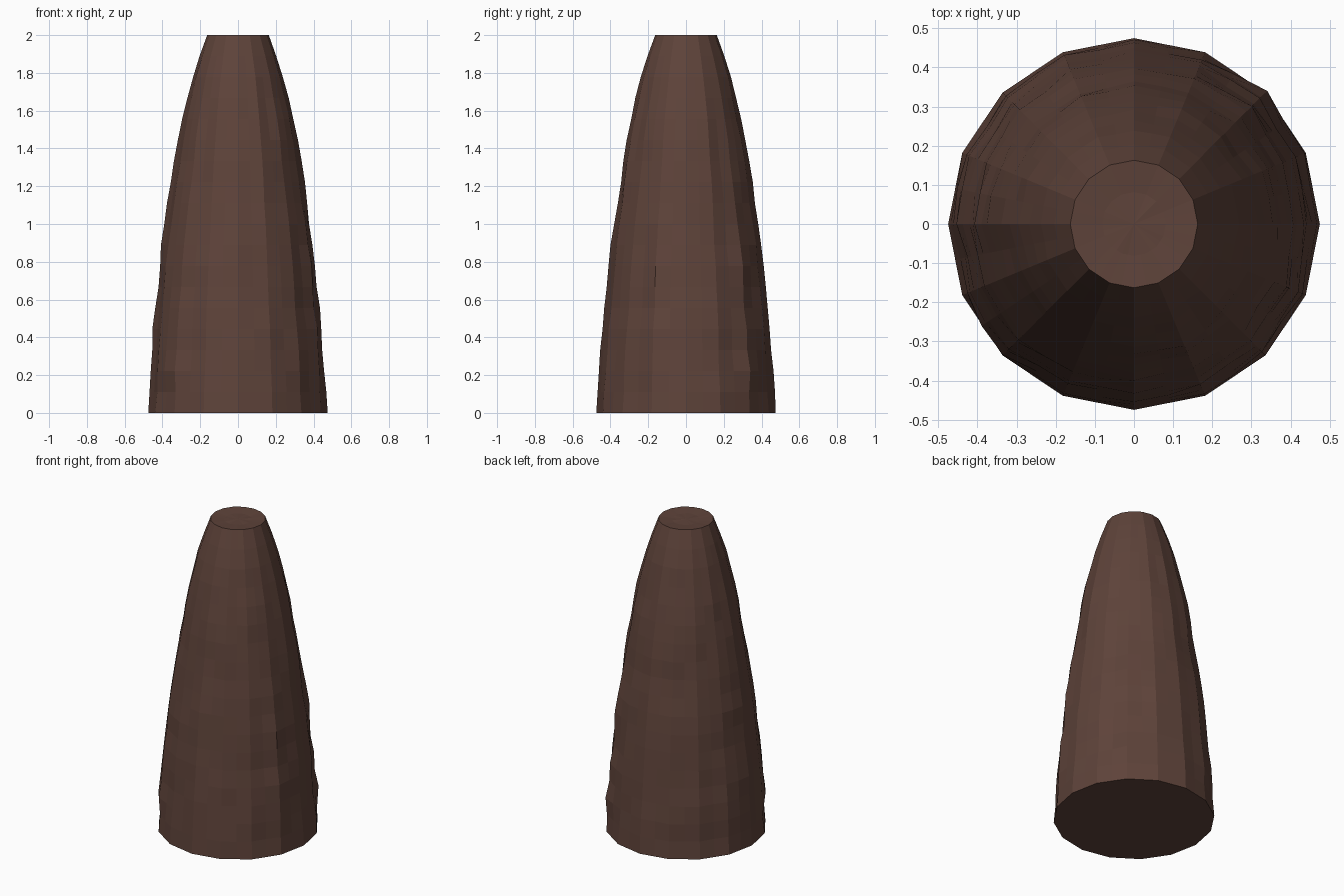
import bpy, bmesh, math
from mathutils import Vector, noise

if "Cube" in bpy.data.objects:
    bpy.data.objects.remove(bpy.data.objects["Cube"])

SIDES, ROWS = 32, 18
# trunk silhouette: (height, radius)
PROFILE = [(0, .475), (.4, .447), (.8, .408), (1.2, .353), (1.5, .305),
           (1.75, .248), (1.9, .2), (2, .163)]
# rough vertical bark ridges: (angle, low z, high z, bulge)
RIDGES = [(218, .15, 1.0, .022), (172, .2, 1.4, .020), (48, .1, 1.1, .022),
          (300, 1.0, 1.35, .015), (112, .2, 1.0, .012), (340, .2, 1.2, .010)]


def radius(z):
    for (z0, r0), (z1, r1) in zip(PROFILE, PROFILE[1:]):
        if z <= z1:
            return r0 + (r1 - r0) * (z - z0) / (z1 - z0)
    return PROFILE[-1][1]


def bark(deg, z):
    a = math.radians(deg)
    fade = min(1, z / .12) * min(1, (2 - z) / .5)
    d = .011 * noise.noise(Vector((2.5 * math.cos(a), 2.5 * math.sin(a), 5 * z)))
    for ang, lo, hi, bulge in RIDGES:
        off = abs((deg - ang + 180) % 360 - 180)
        if lo < z < hi and off < 16:
            d += bulge * (1 - off / 16) * (.5 + noise.noise(Vector((ang, 0, 6 * z))))
    return d * fade


# tapered 16-sided trunk with each side split in two
bm = bmesh.new()
rings = []
for j in range(ROWS + 1):
    z = 2 * j / ROWS
    ring = []
    for i in range(SIDES):
        deg = 360 * i / SIDES
        r = radius(z) * (math.cos(math.pi / 16) if i % 2 else 1) + bark(deg, z)
        a = math.radians(deg)
        ring.append(bm.verts.new((r * math.cos(a), r * math.sin(a), z)))
    rings.append(ring)
for low, high in zip(rings, rings[1:]):
    for i in range(SIDES):
        k = (i + 1) % SIDES
        bm.faces.new((low[i], low[k], high[k], high[i]))

# flat base and slightly uneven cut top
bm.faces.new(rings[0][::-1])
inner = [bm.verts.new((v.co.x * .5, v.co.y * .5,
                       1.994 + .005 * noise.noise(v.co * 9))) for v in rings[-1]]
for i in range(SIDES):
    k = (i + 1) % SIDES
    bm.faces.new((rings[-1][i], rings[-1][k], inner[k], inner[i]))
centre = bm.verts.new((0, 0, 1.996))
for i in range(SIDES):
    bm.faces.new((inner[i], inner[(i + 1) % SIDES], centre))

mesh = bpy.data.meshes.new("trunk")
bm.to_mesh(mesh)
bm.free()
trunk = bpy.data.objects.new("trunk", mesh)
bpy.context.collection.objects.link(trunk)

# brown bark
mat = bpy.data.materials.new("bark")
mat.diffuse_color = (.112, .056, .042, 1)
mat.use_nodes = True
mat.node_tree.nodes["Principled BSDF"].inputs["Base Color"].default_value = mat.diffuse_color
mesh.materials.append(mat)
